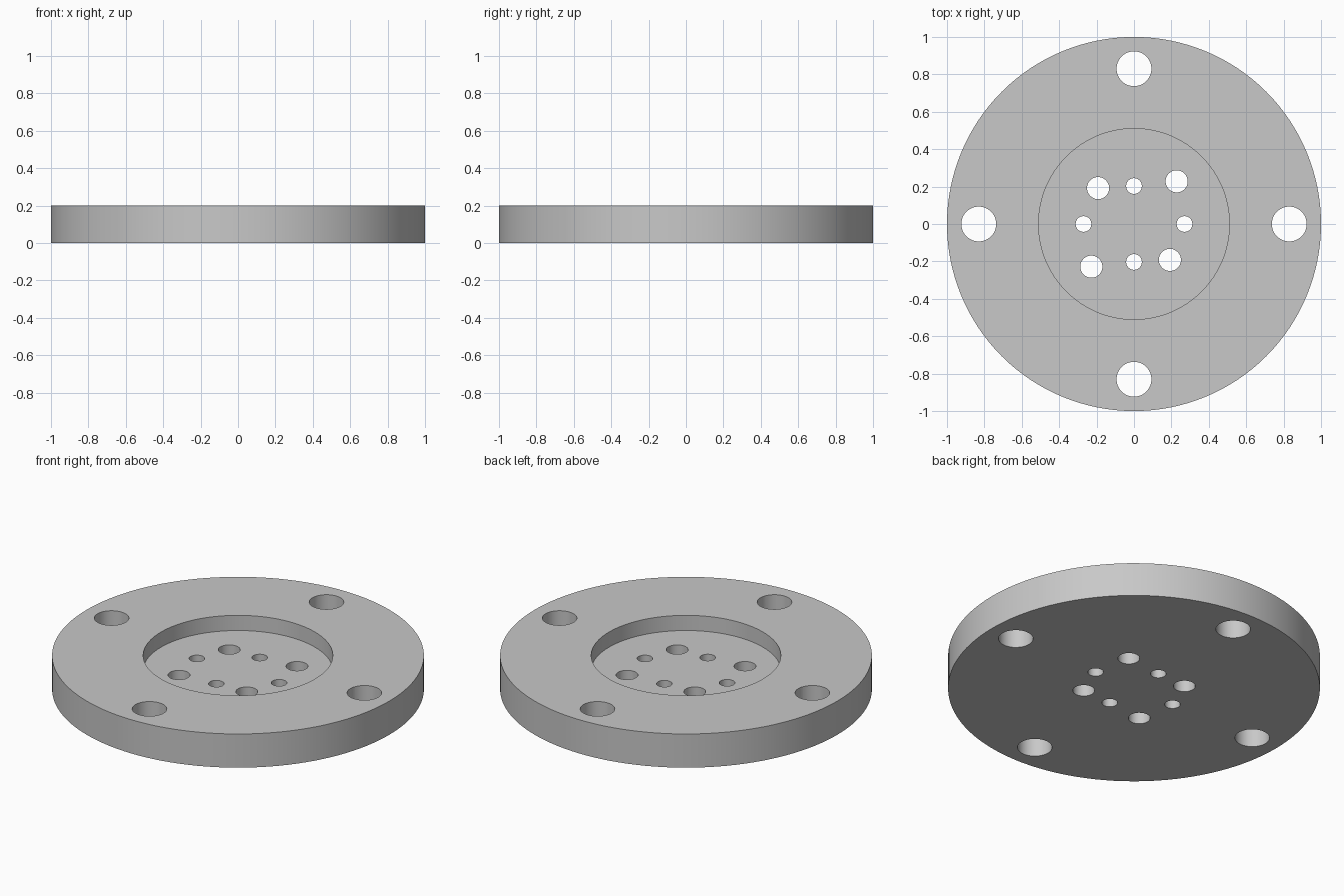
import bpy, bmesh, math
from mathutils import Matrix

if "Cube" in bpy.data.objects:
    bpy.data.objects.remove(bpy.data.objects["Cube"], do_unlink=True)

HEIGHT, POCKET_DEPTH, POCKET_RADIUS = 0.2, 0.09, 0.51

# Light grey metal
grey = bpy.data.materials.new("light_grey_metal")
grey.use_nodes = True
color = (0.58, 0.58, 0.58, 1)
grey.diffuse_color = color
grey.node_tree.nodes["Principled BSDF"].inputs["Base Color"].default_value = color


def make_object(name, bm):
    mesh = bpy.data.meshes.new(name)
    bm.to_mesh(mesh)
    bm.free()
    mesh.materials.append(grey)
    obj = bpy.data.objects.new(name, mesh)
    bpy.context.collection.objects.link(obj)
    return obj


def add_cylinder(bm, x, y, radius, bottom, top, sides):
    bmesh.ops.create_cone(
        bm, cap_ends=True, segments=sides, radius1=radius, radius2=radius,
        depth=top - bottom, matrix=Matrix.Translation((x, y, (top + bottom) / 2)))


# Flange disc with a round pocket sunk into its top
bm = bmesh.new()
add_cylinder(bm, 0, 0, 1, 0, HEIGHT, 128)
bm.faces.ensure_lookup_table()
top = max(bm.faces, key=lambda f: f.calc_center_median().z)
bmesh.ops.inset_region(bm, faces=[top], thickness=0.1)
for v in top.verts:
    scale = POCKET_RADIUS / v.co.xy.length
    v.co.x *= scale
    v.co.y *= scale
floor = bmesh.ops.extrude_discrete_faces(bm, faces=[top])["faces"][0]
bmesh.ops.translate(bm, verts=floor.verts, vec=(0, 0, -POCKET_DEPTH))
bmesh.ops.recalc_face_normals(bm, faces=bm.faces)
flange = make_object("flange_disc", bm)

# Through holes: rim bolts, small pocket holes, medium pocket holes
holes = []
for sign in (1, -1):
    holes += [(sign * 0.83, 0, 0.093), (0, sign * 0.83, 0.093),
              (sign * 0.27, 0, 0.042), (0, sign * 0.203, 0.042),
              (sign * 0.228, sign * 0.228, 0.059),
              (sign * 0.192, -sign * 0.192, 0.059)]
bm = bmesh.new()
for x, y, radius in holes:
    add_cylinder(bm, x, y, radius, -0.1, HEIGHT + 0.1, 48)
cutter = make_object("hole_cutter", bm)
cutter.hide_render = True

# Drill the holes and apply
drill = flange.modifiers.new("drill_holes", "BOOLEAN")
drill.operation = "DIFFERENCE"
drill.solver = "EXACT"
drill.object = cutter
bpy.ops.object.select_all(action="DESELECT")
bpy.context.view_layer.objects.active = flange
flange.select_set(True)
bpy.ops.object.modifier_apply(modifier=drill.name)
bpy.data.objects.remove(cutter, do_unlink=True)
bpy.ops.object.shade_smooth_by_angle(angle=math.radians(30))
